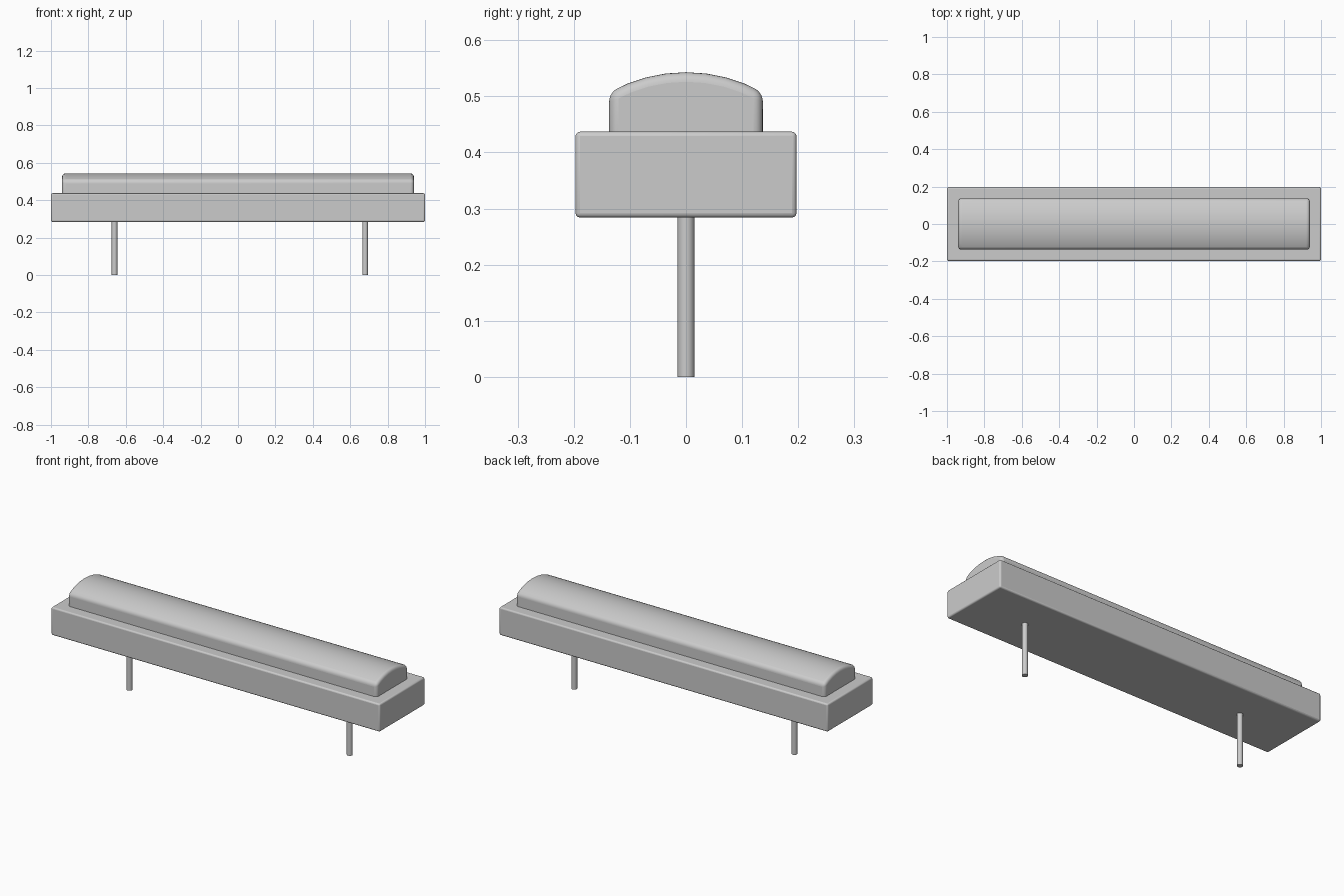
import bpy, bmesh, math
from mathutils import Vector

if "Cube" in bpy.data.objects:
    bpy.data.objects.remove(bpy.data.objects["Cube"])


def smooth(obj, angle=30):
    bpy.ops.object.select_all(action='DESELECT')
    obj.select_set(True)
    bpy.context.view_layer.objects.active = obj
    bpy.ops.object.shade_smooth_by_angle(angle=math.radians(angle))


def prism(name, profile, x0, x1):
    """Extrude a (y, z) profile along x."""
    bm = bmesh.new()
    face = bm.faces.new([bm.verts.new((x0, y, z)) for y, z in profile])
    ext = bmesh.ops.extrude_face_region(bm, geom=[face])
    moved = [g for g in ext['geom'] if isinstance(g, bmesh.types.BMVert)]
    bmesh.ops.translate(bm, verts=moved, vec=Vector((x1 - x0, 0, 0)))
    bmesh.ops.recalc_face_normals(bm, faces=bm.faces)
    mesh = bpy.data.meshes.new(name)
    bm.to_mesh(mesh)
    bm.free()
    obj = bpy.data.objects.new(name, mesh)
    bpy.context.collection.objects.link(obj)
    return obj


def bevel(obj, width, segments):
    mod = obj.modifiers.new("rounded_edges", 'BEVEL')
    mod.width = width
    mod.segments = segments
    mod.limit_method = 'ANGLE'
    mod.angle_limit = math.radians(30)


# Rectangular housing with softened edges
W, Z0, Z1 = 0.197, 0.284, 0.437
housing = prism("housing", [(-W, Z0), (W, Z0), (W, Z1), (-W, Z1)], -1.0, 1.0)
bevel(housing, 0.008, 3)
smooth(housing, 40)

# Domed lens seated in the housing
half, edge_z, top_z = 0.137, 0.507, 0.543
rise = top_z - edge_z
radius = (half ** 2 + rise ** 2) / (2 * rise)
sweep = math.asin(half / radius)
N = 8
arc = [(radius * math.sin(sweep * (1 - 2 * i / N)),
        top_z - radius + radius * math.cos(sweep * (1 - 2 * i / N)))
       for i in range(N + 1)]
lens = prism("lens", [(-half, 0.40), (half, 0.40)] + arc, -0.94, 0.94)
bevel(lens, 0.017, 5)
smooth(lens, 40)

# Two thin mounting pins
for side, x in (("left", -0.66), ("right", 0.68)):
    bpy.ops.mesh.primitive_cylinder_add(vertices=32, radius=0.015, depth=0.30,
                                        location=(x, 0, 0.15))
    pin = bpy.context.object
    pin.name = side + "_pin"
    smooth(pin)
